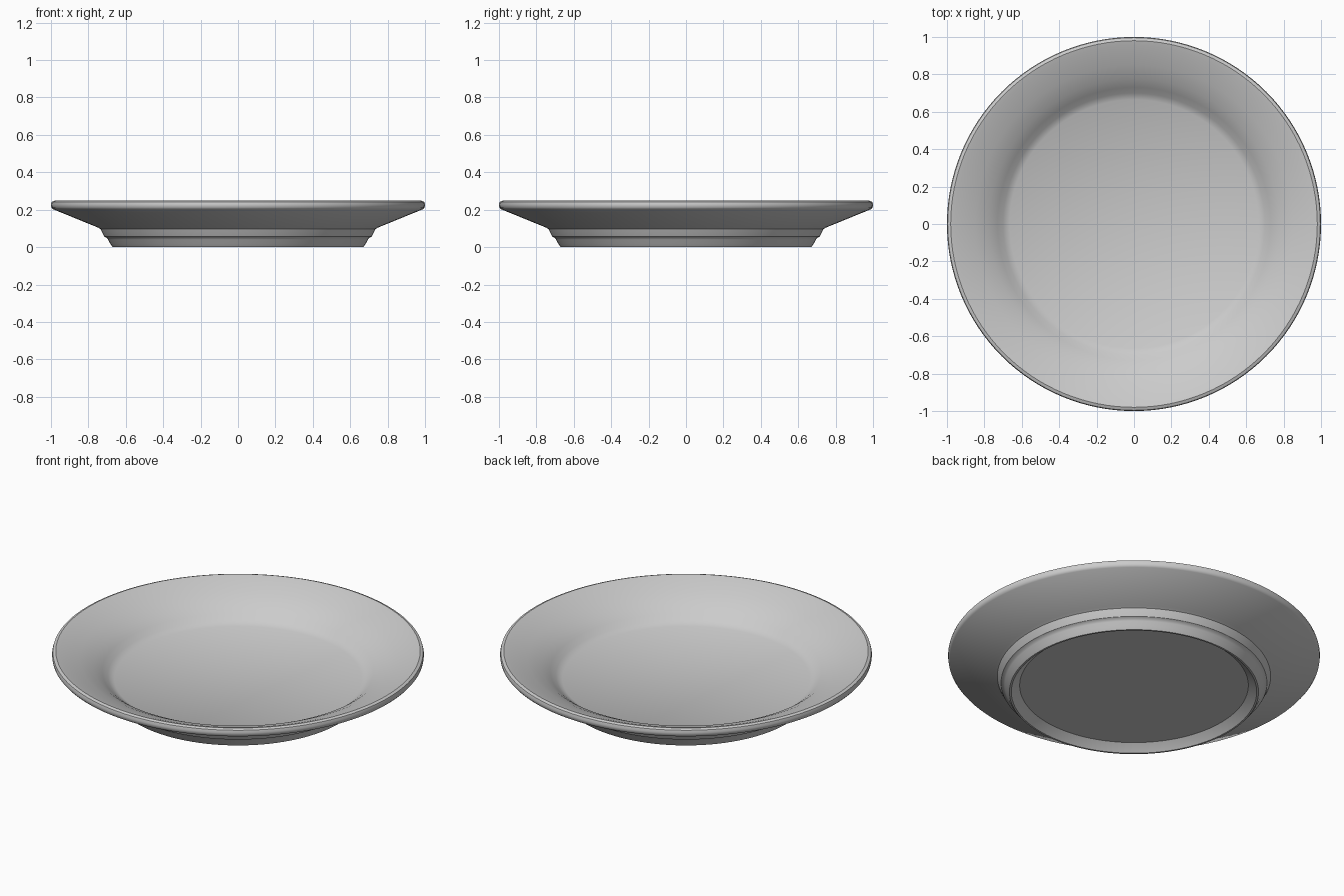
import bpy, bmesh, math

if "Cube" in bpy.data.objects:
    bpy.data.objects.remove(bpy.data.objects["Cube"])

SEGMENTS = 128

# Half cross-section (radius, height): underside centre, outward, back to the top centre
PROFILE = [
    (0.0, 0.04), (0.615, 0.04), (0.64, 0.02), (0.66, 0.0),      # recessed base
    (0.67, 0.0), (0.683, 0.018), (0.695, 0.04), (0.702, 0.05),  # stepped foot
    (0.715, 0.056), (0.725, 0.075), (0.735, 0.097), (0.75, 0.105),
    (0.99, 0.203), (0.998, 0.213), (1.0, 0.228), (0.996, 0.242), # outer wall and lip
    (0.98, 0.248), (0.955, 0.241), (0.85, 0.201), (0.775, 0.164),  # inner slope
    (0.73, 0.131), (0.70, 0.105), (0.665, 0.085), (0.0, 0.085),  # well
]


def lathe(name, profile):
    bm = bmesh.new()
    verts = [bm.verts.new((r, 0, z)) for r, z in profile]
    edges = [bm.edges.new(pair) for pair in zip(verts, verts[1:])]
    bmesh.ops.spin(bm, geom=verts + edges, cent=(0, 0, 0), axis=(0, 0, 1),
                   angle=math.tau, steps=SEGMENTS, use_merge=True)
    bmesh.ops.remove_doubles(bm, verts=bm.verts, dist=1e-5)
    bmesh.ops.recalc_face_normals(bm, faces=bm.faces)
    mesh = bpy.data.meshes.new(name)
    bm.to_mesh(mesh)
    bm.free()
    obj = bpy.data.objects.new(name, mesh)
    bpy.context.collection.objects.link(obj)
    return obj


# Plate body
plate = lathe("plate", PROFILE)
bpy.context.view_layer.objects.active = plate
plate.select_set(True)
bpy.ops.object.shade_smooth_by_angle(angle=math.radians(35))
